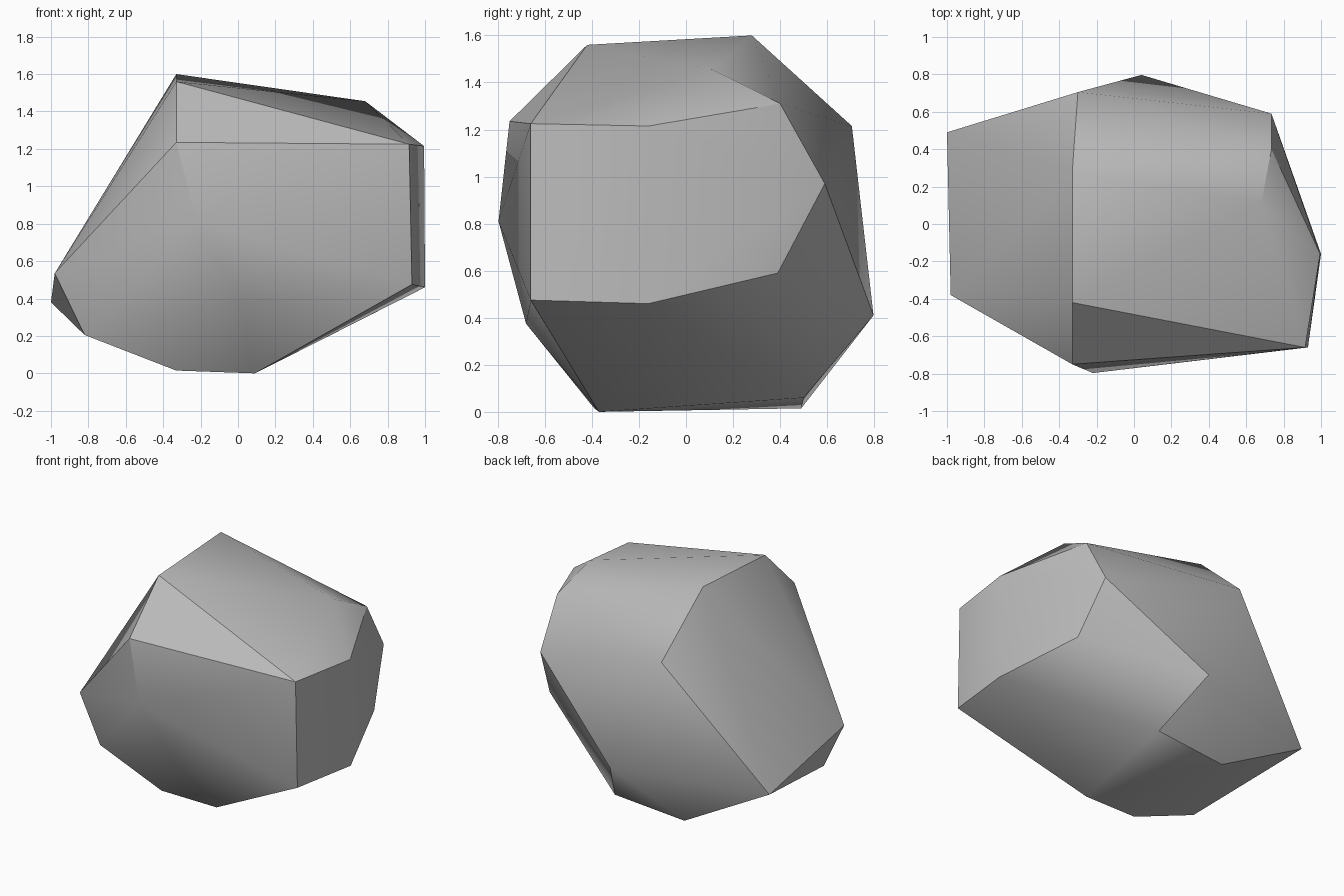
import bpy
import bmesh
import math

cube = bpy.data.objects.get("Cube")
if cube:
    bpy.data.objects.remove(cube, do_unlink=True)

# Single stone colour
stone = bpy.data.materials.new("stone_grey")
stone.use_nodes = True
colour = (0.5, 0.5, 0.5, 1.0)
stone.diffuse_color = colour
bsdf = stone.node_tree.nodes["Principled BSDF"]
bsdf.inputs["Base Color"].default_value = colour
bsdf.inputs["Roughness"].default_value = 0.8

# Corners of the boulder, grouped by region
crown = [(-.33, .28, 1.6), (-.33, -.42, 1.56), (.68, .11, 1.455)]
shoulder = [(.915, -.66, 1.225), (.995, -.16, 1.215), (-.33, -.75, 1.235),
            (.735, .4, 1.31), (-.3, .705, 1.215), (.735, .59, .97)]
waist = [(.93, -.66, .475), (1, -.16, .46), (-.22, -.797, .81),
         (-.98, -.38, .535), (-1, .49, .38), (.04, .797, .41),
         (.8, .39, .59), (.03, -.68, .375)]
base = [(-.82, -.38, .205), (-.33, -.39, .015), (.09, -.37, 0),
        (-.33, .49, .015), (.21, .5, .06)]

# Wrap the corners in a convex skin
bm = bmesh.new()
for corner in crown + shoulder + waist + base:
    bm.verts.new(corner)
bmesh.ops.convex_hull(bm, input=bm.verts[:])
bmesh.ops.recalc_face_normals(bm, faces=bm.faces[:])

# Merge nearly flat triangles into broad facets
bmesh.ops.dissolve_limit(bm, angle_limit=math.radians(2),
                         verts=bm.verts[:], edges=bm.edges[:])

mesh = bpy.data.meshes.new("boulder")
bm.to_mesh(mesh)
bm.free()
mesh.materials.append(stone)
boulder = bpy.data.objects.new("boulder", mesh)
bpy.context.collection.objects.link(boulder)

# Soft shading over shallow creases, crisp at the main edges
bpy.ops.object.select_all(action="DESELECT")
boulder.select_set(True)
bpy.context.view_layer.objects.active = boulder
bpy.ops.object.shade_smooth_by_angle(angle=math.radians(30))
